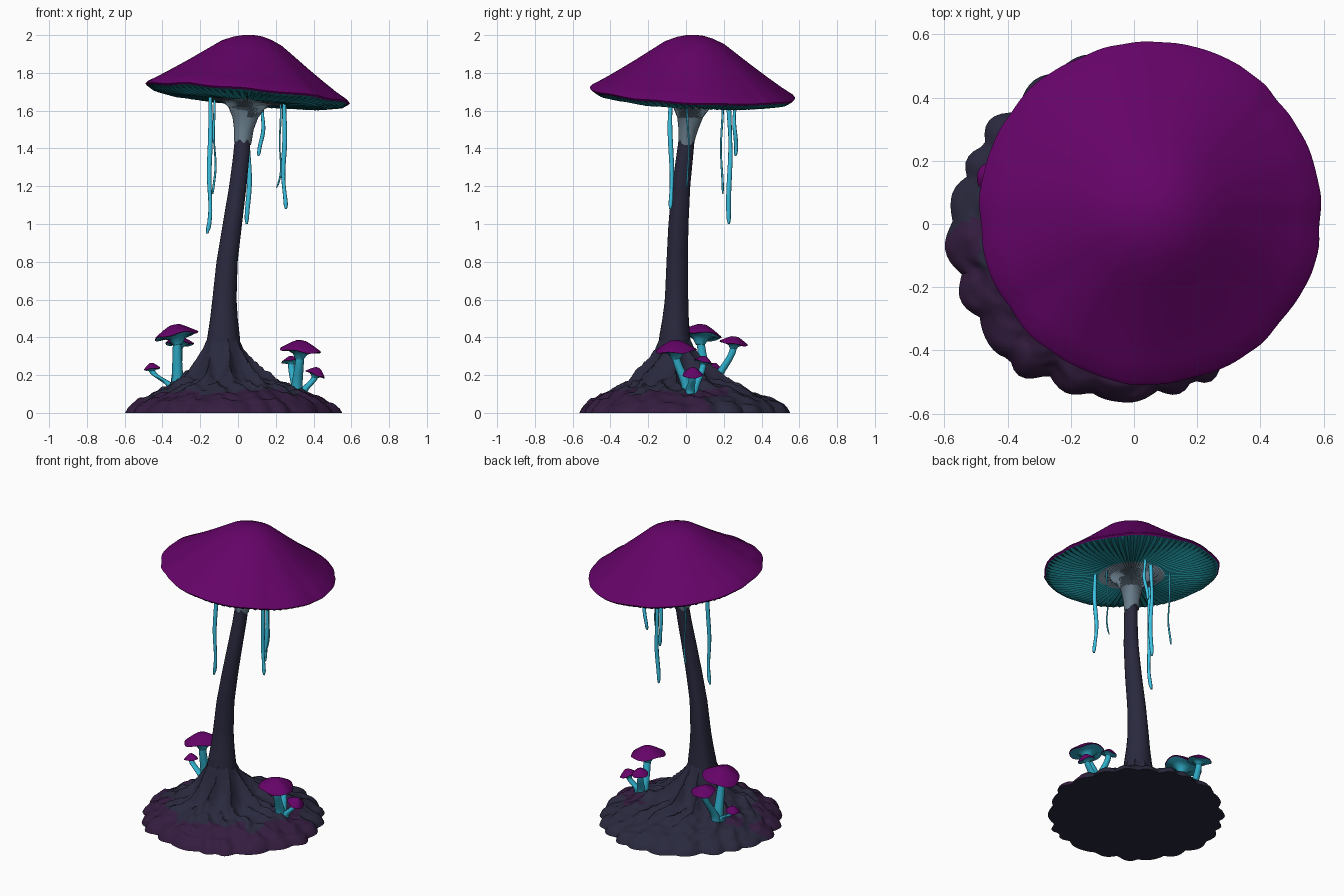
import bpy, bmesh, math
from math import sin, cos, pi, tau
from mathutils import Vector, noise

if "Cube" in bpy.data.objects:
    bpy.data.objects.remove(bpy.data.objects["Cube"])


def material(name, rgb):
    m = bpy.data.materials.new(name)
    m.diffuse_color = (*rgb, 1)
    m.use_nodes = True
    m.node_tree.nodes["Principled BSDF"].inputs["Base Color"].default_value = m.diffuse_color
    return m


PURPLE = material("cap purple", (0.130, 0.001, 0.138))
TEAL = material("bright teal", (0.028, 0.42, 0.58))
GLOW = material("tendril cyan", (0.045, 0.55, 0.78))
GILL = material("gill teal", (0.008, 0.18, 0.215))
GREY = material("pale grey", (0.145, 0.21, 0.265))
DARK = material("dark bark", (0.022, 0.022, 0.048))
SOIL = material("purple soil", (0.034, 0.012, 0.050))


def loft(name, rings, mats, pick, angle=40):
    """Skin a list of equal rings into a closed mesh; pick(ring, centre) gives the material."""
    bm = bmesh.new()
    loops = [[bm.verts.new(p) for p in ring] for ring in rings]
    n = len(rings[0])
    for i in range(len(loops) - 1):
        for j in range(n):
            k = (j + 1) % n
            f = bm.faces.new((loops[i][j], loops[i][k], loops[i + 1][k], loops[i + 1][j]))
            f.material_index = pick(i, f.calc_center_median())
    for i, loop in ((0, loops[0]), (len(loops) - 2, loops[-1])):
        f = bm.faces.new(loop)
        f.material_index = pick(i, f.calc_center_median())
    bmesh.ops.recalc_face_normals(bm, faces=bm.faces)
    me = bpy.data.meshes.new(name)
    bm.to_mesh(me)
    bm.free()
    for m in mats:
        me.materials.append(m)
    ob = bpy.data.objects.new(name, me)
    bpy.context.collection.objects.link(ob)
    bpy.context.view_layer.objects.active = ob
    ob.select_set(True)
    bpy.ops.object.shade_smooth_by_angle(angle=math.radians(angle))
    ob.select_set(False)
    return ob


def interp(table, t):
    """Linear interpolation of rows (t, a, b, ...)."""
    if t <= table[0][0]:
        return table[0][1:]
    for a, b in zip(table, table[1:]):
        if t <= b[0]:
            u = (t - a[0]) / (b[0] - a[0])
            return [p + (q - p) * u for p, q in zip(a[1:], b[1:])]
    return table[-1][1:]


def tube(name, path, mat, sides=10):
    """path rows: x, y, z, radius."""
    rings = [[(x + r * cos(tau * j / sides), y + r * sin(tau * j / sides), z)
              for j in range(sides)] for x, y, z, r in path]
    return loft(name, rings, [mat], lambda i, c: 0, 60)


# Mound with roots: radius, height above ground
PROFILE = [(0.06, 0.42), (0.085, 0.385), (0.11, 0.325), (0.15, 0.262), (0.2, 0.21), (0.27, 0.165),
           (0.36, 0.125), (0.45, 0.085), (0.50, 0.06), (0.54, 0.03), (0.555, 0.0)]
N = 160
rings = []
for i in range(41):
    r = 0.555 - (0.555 - 0.06) * i / 40
    z0 = interp(PROFILE, r)[0]
    out = min(1, max(0, (r - 0.1) / 0.42))
    cx, cy = -0.08 + 0.053 * out, -0.06 + 0.047 * out
    ring = []
    for j in range(N):
        a = tau * j / N
        d = Vector((cos(a), sin(a), 0))
        # scalloped outer edge, pulled in at the back left and front right
        lobe = abs(sin(11 * a + 1.5 * noise.noise(d * 1.7)))
        pull = max(0, cos(a - 2.25)) ** 6 + max(0, cos(a + 0.75)) ** 4
        rr = r + out ** 3 * (0.03 * (lobe - 0.5) + 0.03 * noise.noise(d * 3.5) - 0.025 * pull)
        # winding root ridges that fork as they spread
        wind = 9 * a + 2.4 * noise.noise(d * 1.3 + Vector((0, 0, r * 6)))
        ridge = 1 - 2 * abs(sin(wind / 2)) ** 0.7
        fork = 1 - 2 * abs(sin(wind + 1.2 * noise.noise(d * 2 + Vector((0, 0, r * 9))))) ** 0.7
        root = 0.034 * ridge * math.exp(-((r - 0.18) / 0.08) ** 2)
        root += 0.016 * fork * math.exp(-((r - 0.31) / 0.09) ** 2)
        p = Vector((cos(a) * r * 9, sin(a) * r * 9, 3))
        lump = (0.018 * noise.noise(p) + 0.018 * noise.noise(p * 2.3)) * min(1, max(0, (r - 0.14) * 8))
        z = 0.0 if i == 0 else max(0.01, z0 + root + lump * min(1, z0 * 15))
        ring.append((cx + rr * cos(a), cy + rr * sin(a), z))
    rings.append(ring)


def mound_colour(i, c):
    n = noise.noise(c * 7)
    return int(0.004 < c.z < 0.11 + 0.05 * n and c.y - 0.2 * c.x < 0.06 + 0.2 * n)


loft("root_mound", rings, [DARK, SOIL], mound_colour, 50)

# Leaning trunk: z, centre x, centre y, radius
TRUNK = [(0.28, -0.085, -0.06, 0.10), (0.41, -0.08, -0.06, 0.085), (0.5, -0.078, -0.055, 0.073),
         (0.6, -0.075, -0.05, 0.064), (0.8, -0.06, -0.047, 0.056), (1.0, -0.03, -0.04, 0.051),
         (1.2, 0.0, -0.026, 0.046), (1.35, 0.018, -0.008, 0.043), (1.47, 0.028, 0.006, 0.041)]
rings = []
for i in range(28):
    z = 0.28 + 1.19 * i / 27
    x, y, r = interp(TRUNK, z)
    rings.append([(x + r * cos(tau * j / 24) * (1 + 0.05 * sin(3 * tau * j / 24 + z * 3)),
                   y + r * sin(tau * j / 24) * (1 + 0.05 * sin(2 * tau * j / 24 + z * 4)), z)
                  for j in range(24)])
loft("trunk", rings, [DARK], lambda i, c: 0)

# Great cap, gills and grey neck as one lathe: radius, height, gill depth, tilt share
CAP = [(0.004, 2.0, 0, 1), (0.05, 1.996, 0, 1), (0.10, 1.983, 0, 1), (0.16, 1.957, 0, 1),
       (0.23, 1.907, 0, 1), (0.31, 1.85, 0, 1), (0.39, 1.795, 0, 1), (0.47, 1.742, 0, 1),
       (0.53, 1.706, 0, 1), (0.541, 1.692, 0, 1), (0.532, 1.682, 0, 1),
       (0.50, 1.668, 0.007, 1), (0.42, 1.655, 0.009, 1), (0.30, 1.652, 0.009, 1),
       (0.205, 1.654, 0.007, 1), (0.135, 1.646, 0.005, 0.9), (0.095, 1.615, 0.003, 0.6),
       (0.068, 1.565, 0.001, 0.3), (0.052, 1.50, 0, 0), (0.045, 1.435, 0, 0)]
rings = []
for i, (r, h, g, t) in enumerate(CAP):
    u = min(1, max(0, (1.66 - h) / 0.22)) if i > 13 else 0
    s = max(0, 1 - r / 0.5) if i < 9 else 0
    cx, cy = 0.05 - 0.026 * u + 0.035 * s, 0.035 - 0.031 * u + 0.015 * s
    ring = []
    for j in range(N):
        a = tau * j / N
        d = Vector((cos(a), sin(a), 0))
        w = (r / 0.54) ** 2
        rr = r * (1 + w * (0.016 * noise.noise(d * 2.6) + 0.01 * noise.noise(d * 6)))
        z = h + 0.014 * w * noise.noise(d * 2.2 + Vector((0, 0, 4))) + (g if j % 2 else -g)
        z -= t * r * (0.0926 * cos(a) + 0.05 * sin(a))
        if i == len(CAP) - 1:
            z += 0.03 * noise.noise(d * 1.5)
        ring.append((cx + rr * cos(a), cy + rr * sin(a), z))
    rings.append(ring)
loft("great_cap", rings, [PURPLE, GILL, GREY], lambda i, c: 0 if i < 10 else 1 if i < 14 else 2, 30)

# Hanging tendrils: x, y, bottom z, radius
TENDRILS = [(-0.147, -0.03, 0.95, 0.013), (-0.125, 0.19, 1.16, 0.006), (0.13, 0.26, 1.36, 0.011),
            (0.245, -0.08, 1.08, 0.013), (0.225, 0.01, 1.19, 0.005), (0.055, 0.23, 1.0, 0.013)]
for k, (x, y, zb, r) in enumerate(TENDRILS):
    path = []
    for i in range(25):
        t = i / 24
        z = 1.67 + (zb - 1.67) * t
        sway = 0.009 * sin(9 * t + k * 1.7) * t
        curl = -0.02 * t ** 6 if k % 2 == 0 else 0.0
        path.append((x + sway + curl, y + 0.005 * sin(7 * t + k), z,
                     r * (0.75 + 0.25 * abs(sin(4 * t + k))) * (1 if t < 0.99 else 0.5)))
    tube(f"tendril_{k + 1}", path, GLOW, 8)

# Small mushrooms: base, cap top, cap radius, cap tilt (x, y), dome height
SMALL = [((-0.32, 0.11, 0.13), (-0.335, 0.085, 0.468), 0.116, (-0.17, 0.10), 1.0),
         ((-0.33, 0.15, 0.13), (-0.31, 0.26, 0.405), 0.075, (0.03, 0.16), 1.0),
         ((-0.35, 0.12, 0.13), (-0.46, 0.15, 0.265), 0.043, (-0.12, 0.06), 1.5),
         ((0.31, 0.01, 0.10), (0.335, -0.058, 0.385), 0.108, (0.10, -0.04), 1.0),
         ((0.34, 0.02, 0.10), (0.425, 0.035, 0.24), 0.054, (0.4, 0.0), 1.4),
         ((0.31, 0.04, 0.10), (0.28, 0.10, 0.30), 0.05, (-0.05, 0.25), 1.2)]
for k, (b, top, R, tilt, dome) in enumerate(SMALL):
    axis = Vector((tilt[0], tilt[1], 1)).normalized()
    rot = Vector((0, 0, 1)).rotation_difference(axis)
    base, tip = Vector(b), Vector(top)
    neck = tip - axis * R * 0.62 * dome
    # curved stem
    path = []
    for i in range(13):
        t = i / 12
        s = t * t * (3 - 2 * t)
        path.append((base.x + (neck.x - base.x) * s, base.y + (neck.y - base.y) * s,
                     base.z + (neck.z - base.z) * t, (0.018 + 0.08 * R) * (1.2 - 0.45 * t)))
    tube(f"small_stem_{k + 1}", path, TEAL)
    # domed cap with wavy rim and funnel underside
    prof = [(0.02, 0), (0.25, -0.03), (0.5, -0.16), (0.75, -0.32), (0.97, -0.47), (1.0, -0.53),
            (0.95, -0.55), (0.6, -0.56), (0.35, -0.68), (0.2, -0.95)]
    rings = []
    for i, (r, h) in enumerate(prof):
        ring = []
        for j in range(40):
            a = tau * j / 40
            rr = r * R * (1 + 0.05 * r * sin(3 * a + k))
            dz = (0.015 * R if j % 2 else -0.015 * R) if 6 < i < 9 else 0
            dz += 0.05 * R * r * r * sin(4 * a + k) if i < 7 else 0
            ring.append(tip + rot @ Vector((rr * cos(a), rr * sin(a), h * R * dome + dz)))
        rings.append(ring)
    loft(f"small_cap_{k + 1}", rings, [PURPLE, TEAL], lambda i, c: 0 if i < 6 else 1)
